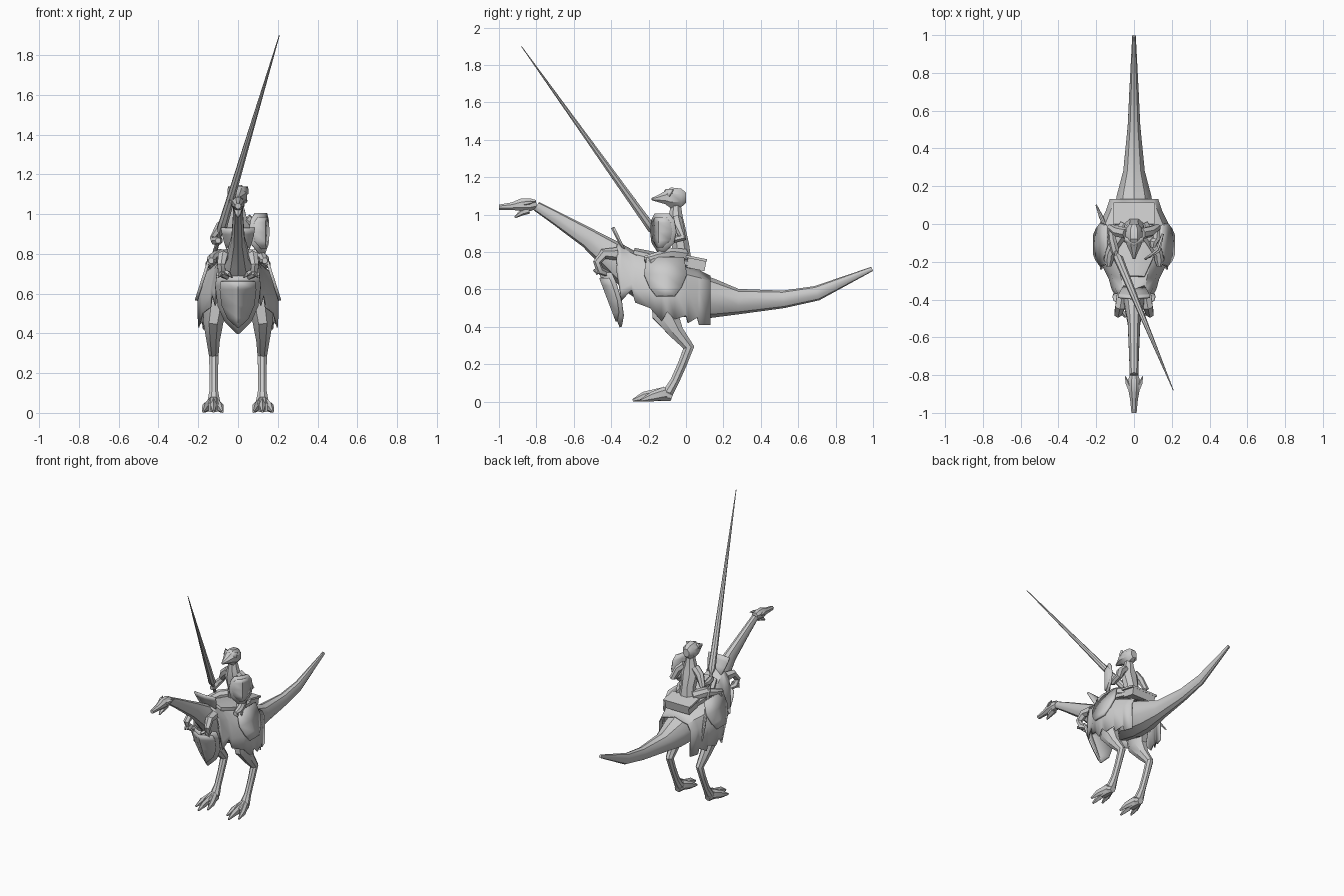
import bpy, bmesh, math
from mathutils import Vector, Matrix


def finish(name, bm, mirror=False, thick=0.0):
    bmesh.ops.recalc_face_normals(bm, faces=bm.faces)
    me = bpy.data.meshes.new(name)
    bm.to_mesh(me)
    bm.free()
    ob = bpy.data.objects.new(name, me)
    bpy.context.collection.objects.link(ob)
    if mirror:
        ob.modifiers.new("Mirror", 'MIRROR')
    if thick:
        m = ob.modifiers.new("Solidify", 'SOLIDIFY')
        m.thickness, m.offset = thick, 0
    return ob


def loft(name, pts, n=8, mirror=False):
    """Tube through points (x, y, z, side radius, other radius)."""
    bm = bmesh.new()
    P = [Vector(p[:3]) for p in pts]
    rings = []
    for i, p in enumerate(pts):
        t = (P[min(i + 1, len(P) - 1)] - P[max(i - 1, 0)]).normalized()
        side = (Vector((1, 0, 0)) - t * t.x).normalized()
        up = t.cross(side)
        ring = []
        for k in range(n):
            a = 2 * math.pi * (k + 0.5) / n
            ring.append(bm.verts.new(P[i] + side * p[3] * math.cos(a) + up * p[-1] * math.sin(a)))
        rings.append(ring)
    for a, b in zip(rings, rings[1:]):
        for k in range(n):
            bm.faces.new((a[k], a[(k + 1) % n], b[(k + 1) % n], b[k]))
    bm.faces.new(rings[0])
    bm.faces.new(rings[-1])
    return finish(name, bm, mirror)


def sheet(name, grid, mirror=False, thick=0.01):
    """Thin panel through a grid of points."""
    bm = bmesh.new()
    V = [[bm.verts.new(p) for p in row] for row in grid]
    for a, b in zip(V, V[1:]):
        for k in range(len(a) - 1):
            bm.faces.new((a[k], a[k + 1], b[k + 1], b[k]))
    bmesh.ops.remove_doubles(bm, verts=bm.verts, dist=0.0005)
    return finish(name, bm, mirror, thick)


def plate(name, rows, f, mirror=False, thick=0.012):
    """Panel from rows of (height, half width), placed by f(u, z)."""
    return sheet(name, [[f(s * w, z) for s in (-1, 0, 1)] for z, w in rows], mirror, thick)


def box(name, loc, dims, tilt=0):
    bm = bmesh.new()
    bmesh.ops.create_cube(bm, size=1, matrix=Matrix.Translation(loc)
                          @ Matrix.Rotation(tilt, 4, 'X') @ Matrix.Diagonal((*dims, 1)))
    return finish(name, bm)


# Mount: neck, body and tail in one sweep
loft("mount_body", [(0, y, z, a, b) for y, z, a, b in (
    (-.80, 1.045, .024, .026), (-.70, .985, .027, .036), (-.52, .873, .035, .055),
    (-.40, .785, .06, .08), (-.28, .685, .10, .105), (-.12, .615, .13, .135),
    (.02, .575, .12, .125), (.15, .55, .095, .103), (.28, .535, .06, .068),
    (.52, .547, .035, .047), (.70, .58, .026, .04), (.995, .71, .01, .012))], 10)

# Mount head, jaw and cheek horns
loft("mount_head", [(0, -.80, 1.055, .025, .025), (0, -.83, 1.053, .035, .036),
                    (0, -.88, 1.053, .032, .036), (0, -.93, 1.045, .022, .022),
                    (0, -1.0, 1.04, .015, .015)], 8)
loft("mount_jaw", [(0, -.84, 1.025, .025, .02), (0, -.88, 1.01, .02, .016), (0, -.915, .985, .005, .005)], 6)
loft("cheek_horn", [(.022, -.87, 1.06, .014), (.036, -.84, 1.065, .011), (.047, -.805, 1.07, .002)], 5, True)

# Mount legs, feet with three toes
loft("mount_leg", [(.10, -.09, .60, .07, .11), (.125, -.11, .46, .055, .075), (.125, -.05, .37, .036, .043),
                   (.122, .015, .29, .026, .032), (.122, -.02, .2, .023, .026),
                   (.122, -.06, .11, .023, .026), (.122, -.095, .05, .035, .03)], 8, True)
loft("mount_foot", [(.122, -.075, .025, .022, .024), (.124, -.12, .042, .036, .041),
                    (.124, -.18, .028, .04, .027)], 8, True)
for i, (dx, yy) in enumerate(((-.045, -.24), (0, -.285), (.052, -.24))):
    loft("toe_%d" % i, [(.123 + dx * .3, -.11, .045, .018, .035), (.123 + dx * .8, yy + .06, .027, .018, .026),
                        (.123 + dx, yy, .007, .006, .007)], 6, True)

# Mount forelimbs tucked over the chest
loft("mount_arm", [(.06, -.37, .79, .035), (.075, -.44, .79, .028), (.085, -.475, .745, .022),
                   (.08, -.46, .70, .022), (.045, -.41, .68, .015)], 6, True)
for i in range(2):
    loft("claw_%d" % i, [(.07, -.46, .71, .014), (.045 + .04 * i, -.485, .70, .012),
                         (.03 + .07 * i, -.475, .68, .003)], 5, True)

# Ragged riding cloth: stations of (y, top, half width, hem)
grid = []
for y, zt, w, zb in ((-.37, .85, .10, .70), (-.345, .84, .115, .54), (-.29, .81, .13, .60),
                     (-.27, .80, .14, .53), (-.19, .785, .18, .50), (-.13, .77, .20, .43),
                     (-.10, .765, .20, .48), (-.06, .75, .20, .44), (0, .73, .18, .46),
                     (.01, .725, .175, .42), (.06, .705, .15, .45), (.07, .70, .145, .41), (.13, .67, .125, .41)):
    zm = max(.6, zb + .03)
    grid.append([(0, y, zt), (.5 * w, y, zt - .02), (.83 * w, y, zt - .4 * (zt - zm)),
                 (w, y, zm), (w * .99, y, zb)])
sheet("riding_cloth", grid, True, .008)

# Saddle flaps, pad, pommel and cantle box
plate("saddle_flap", [(.77, .10), (.68, .115), (.61, .085), (.565, .05)],
      lambda u, z: (.145 + (.77 - z) * .32, -.11 + u, z), True, .015)
loft("saddle_pad", [(0, -.28, .80, .06, .025), (0, -.18, .775, .11, .03), (0, -.06, .75, .12, .035),
                    (0, .03, .735, .10, .03)], 8)
plate("pommel", [(.80, .05), (.86, .07), (.90, .08), (.93, .085)],
      lambda u, z: (u, -.345 - (z - .83) * .5 + abs(u) * .1, z))
box("cantle", (0, .055, .735), (.19, .10, .055), -.2)
box("cantle_rim", (0, .055, .766), (.215, .115, .014), -.2)

# Chest shield hung in front of the mount
for nm, k, d in (("chest_shield", 1, 0), ("chest_shield_face", .8, -.009)):
    plate(nm, [(.55 + (z - .55) * k, w * k) for z, w in
               ((.675, .08), (.69, .105), (.64, .112), (.54, .10), (.46, .065), (.40, .004))][1:],
          lambda u, z: (u, -.46 + d + (.69 - z) * .38 + abs(u) * .55, z))

# Rider torso, legs and feet
loft("rider_torso", [(0, -.02, .74, .07, .055), (0, -.03, .84, .052, .05), (0, -.05, .94, .066, .047),
                     (0, -.055, .99, .045, .04), (0, -.055, 1.05, .028, .03)], 8)
loft("rider_leg", [(.04, -.01, .78, .04), (.095, -.09, .79, .036), (.13, -.16, .775, .026),
                   (.133, -.19, .765, .026), (.135, -.225, .765, .014)], 8, True)
loft("rider_foot", [(.135, -.16, .76, .022), (.14, -.19, .745, .026, .02), (.14, -.215, .755, .012)], 6, True)

# Rider arms and hands
for nm, s, hand in (("lance_arm", -1, (-.10, -.14, .867)), ("shield_arm", 1, (.10, -.10, .88))):
    hx, hy, hz = hand
    loft(nm, [(s * .04, -.05, .975, .03), (s * .085, -.04, .935, .03), (s * .12, -.02, .875, .023),
              (s * .115, -.08, .865, .022), (hx, hy, hz, .024), (hx, hy - .025, hz, .014)], 7)

# Beaked helmet
loft("helmet", [(0, .0, 1.09, .025, .03), (0, -.025, 1.09, .046, .053), (0, -.08, 1.09, .05, .06),
                (0, -.115, 1.09, .04, .036), (0, -.15, 1.085, .022, .02), (0, -.185, 1.083, .007, .006)], 8)
plate("helmet_brow", [(1.10, .05), (1.135, .048)],
      lambda u, z: (u, -.125 + abs(u) * .7 + (z - 1.10) * .6, z))

# Rider shield, angled forward and outward
for nm, k, d in (("rider_shield", 1, 0), ("rider_shield_face", .78, .008)):
    plate(nm, [(.91 + (z - .91) * k, w * k) for z, w in
               ((1.005, .045), (.97, .07), (.91, .08), (.85, .068), (.80, .02))],
          lambda u, z: (.105 + .6 * u + (.02 + d) * (1 - abs(u) / .08),
                        -.12 + .85 * u - (.015 + d) * (1 - abs(u) / .08), z))

# Lance
a, b = Vector((-.2, .1, .53)), Vector((.208, -.88, 1.9))
loft("lance", [(*a.lerp(b, t), r) for t, r in
               ((0, .004), (.06, .011), (.27, .011), (.29, .026), (.32, .024), (.65, .013), (1, .002))], 8)

# Smooth shading with sharp creases
for ob in bpy.context.scene.objects:
    ob.select_set(True)
    bpy.context.view_layer.objects.active = ob
bpy.ops.object.shade_smooth_by_angle(angle=math.radians(35))
